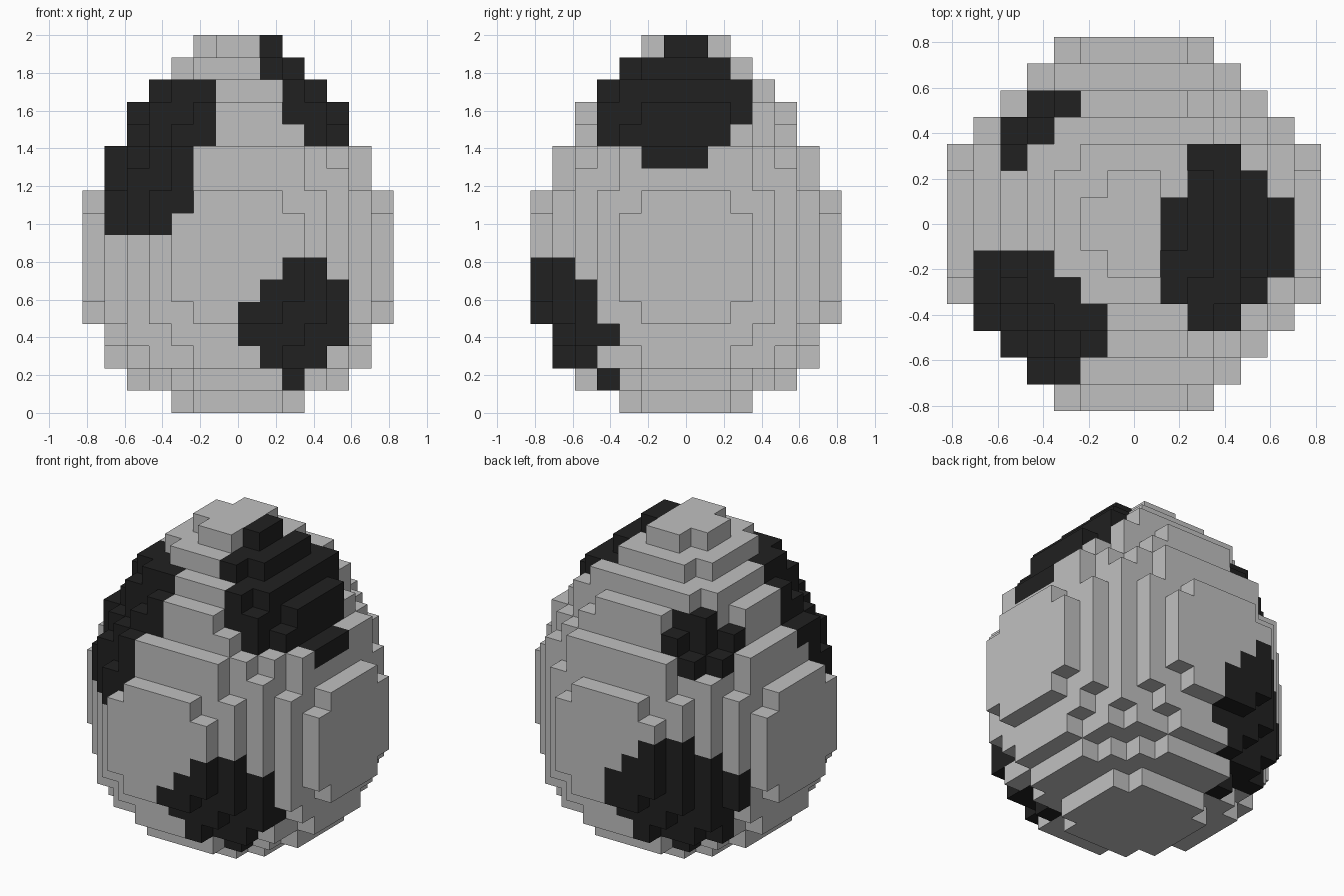
import bpy, bmesh

cube = bpy.data.objects.get("Cube")
if cube:
    bpy.data.objects.remove(cube, do_unlink=True)

CELL = 2.0 / 17  # edge of one block

# Squared disc radius of each layer of blocks, bottom to top
LAYERS = [10, 23.5, 34, 41, 46, 49.5, 49.5, 49.5, 49.5, 46, 41, 37, 28, 25, 19, 10, 3.5]

# Spot outlines: layer -> first and last block
FRONT_LOW = {1: (2, 2), 2: (1, 3), 3: (0, 4), 4: (0, 4), 5: (1, 4), 6: (2, 3)}
BACK_LOW = {1: (2, 3), 2: (1, 4), 3: (0, 4), 4: (0, 5), 5: (0, 5), 6: (1, 4), 7: (2, 3)}
FRONT_HIGH = {8: (3, 5), 9: (2, 5), 10: (2, 5), 11: (2, 5), 12: (1, 4), 13: (1, 4), 14: (1, 3)}
SIDE_HIGH = {11: (-2, 0), 12: (-4, 1), 13: (-4, 2), 14: (-4, 2), 15: (-3, 1), 16: (-1, 0)}
SIDE_START = {11: 4, 12: 3, 13: 2, 14: 2, 15: 1, 16: 1}
BACK_SMALL = {(3, 4, 11), (4, 3, 11), (2, 4, 12), (3, 3, 12), (4, 2, 12), (3, 3, 13), (2, 3, 13)}


def filled(i, j, k):
    return 0 <= k < len(LAYERS) and (i + 0.5) ** 2 + (j + 0.5) ** 2 < LAYERS[k]


def within(table, k, n):
    return k in table and table[k][0] <= n <= table[k][1]


def is_spot(i, j, k):
    left, front = -1 - i, -1 - j      # block counts towards -x and -y
    if front >= 3 and within(FRONT_LOW, k, i):
        return True
    if j >= 3 and within(BACK_LOW, k, left):
        return True
    if front >= (1 if k >= 11 else 2) and within(FRONT_HIGH, k, left):
        return True
    if within(SIDE_HIGH, k, j) and i >= SIDE_START[k] + (k == 15 and j > 0):
        return True
    return (left, j, k) in BACK_SMALL


def make_material(name, value):
    mat = bpy.data.materials.new(name)
    mat.use_nodes = True
    col = (value, value, value, 1.0)
    mat.diffuse_color = col
    bsdf = next(n for n in mat.node_tree.nodes if n.type == 'BSDF_PRINCIPLED')
    bsdf.inputs["Base Color"].default_value = col
    bsdf.inputs["Roughness"].default_value = 0.9
    return mat


# Egg shell: the outer faces of the stacked blocks
bm = bmesh.new()
for k in range(len(LAYERS)):
    for i in range(-7, 7):
        for j in range(-7, 7):
            if not filled(i, j, k):
                continue
            mat_index = int(is_spot(i, j, k))
            for axis in range(3):
                for side in (0, 1):
                    near = [i, j, k]
                    near[axis] += 2 * side - 1
                    if filled(*near):
                        continue
                    a, b = (axis + 1) % 3, (axis + 2) % 3
                    ring = [(0, 0), (1, 0), (1, 1), (0, 1)]
                    if side == 0:
                        ring.reverse()
                    verts = []
                    for da, db in ring:
                        p = [i, j, k]
                        p[axis] += side
                        p[a] += da
                        p[b] += db
                        verts.append(bm.verts.new([c * CELL for c in p]))
                    bm.faces.new(verts).material_index = mat_index
bmesh.ops.remove_doubles(bm, verts=bm.verts[:], dist=CELL * 0.01)

mesh = bpy.data.meshes.new("egg_shell")
bm.to_mesh(mesh)
bm.free()
mesh.materials.append(make_material("light_grey", 0.53))
mesh.materials.append(make_material("spot_black", 0.015))
egg = bpy.data.objects.new("egg_shell", mesh)
bpy.context.collection.objects.link(egg)
